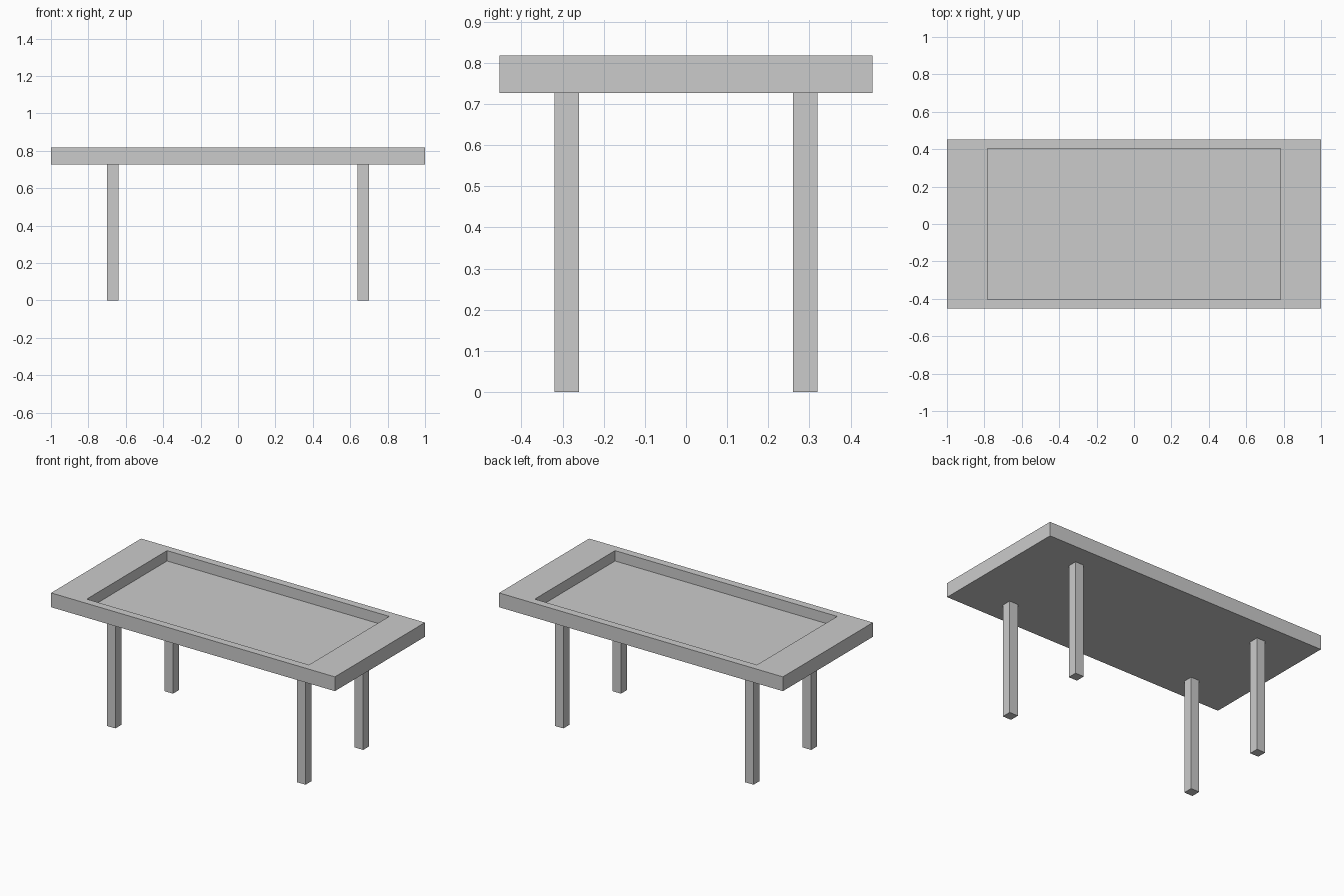
import bpy, bmesh

if "Cube" in bpy.data.objects:
    bpy.data.objects.remove(bpy.data.objects["Cube"])

HX, HY = 1.0, 0.453            # table half size
Z0, Z1 = 0.727, 0.818          # underside and top of the slab
RX, RY, DEPTH = 0.783, 0.404, 0.066   # recess half size and depth


def add_object(name, bm):
    bmesh.ops.recalc_face_normals(bm, faces=bm.faces)
    mesh = bpy.data.meshes.new(name)
    bm.to_mesh(mesh)
    bm.free()
    obj = bpy.data.objects.new(name, mesh)
    bpy.context.collection.objects.link(obj)
    return obj


def box_bm(x0, x1, y0, y1, z0, z1):
    bm = bmesh.new()
    bmesh.ops.create_cube(bm, size=1.0)
    for v in bm.verts:
        v.co.x = x1 if v.co.x > 0 else x0
        v.co.y = y1 if v.co.y > 0 else y0
        v.co.z = z1 if v.co.z > 0 else z0
    return bm


# Table top: slab whose upper face is inset and sunk into a tray
bm = box_bm(-HX, HX, -HY, HY, Z0, Z1)
top = max(bm.faces, key=lambda f: f.calc_center_median().z)
bmesh.ops.inset_individual(bm, faces=[top], thickness=0.04)
for v in top.verts:
    v.co.x = RX if v.co.x > 0 else -RX
    v.co.y = RY if v.co.y > 0 else -RY
floor = bmesh.ops.extrude_discrete_faces(bm, faces=[top])["faces"][0]
for v in floor.verts:
    v.co.z = Z1 - DEPTH
add_object("table_top", bm)

# Four square legs, mirrored across both axes
legs = add_object("legs", box_bm(0.64, 0.70, 0.26, 0.32, 0.0, Z0))
mirror = legs.modifiers.new("mirror", 'MIRROR')
mirror.use_axis = (True, True, False)
